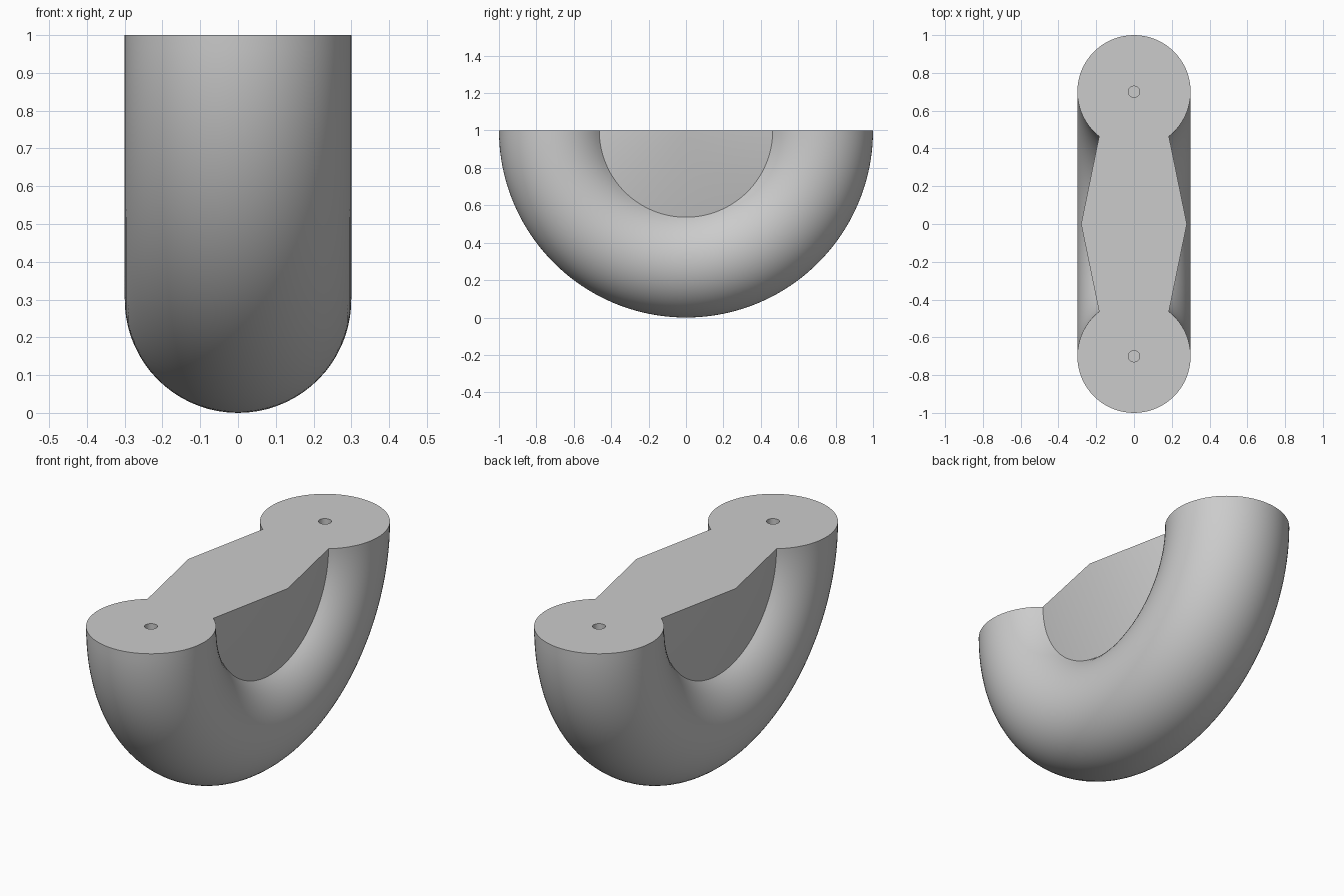
import bpy, bmesh
from math import pi, cos, sin, acos
from mathutils import Matrix

cube = bpy.data.objects.get("Cube")
if cube:
    bpy.data.objects.remove(cube)

RING, TUBE, TOP = 0.7, 0.3, 1.0        # ring radius, tube radius, height of flat top
RIM, HUB = 0.185, 0.28                 # half width of web at its rim and centre
HOLE, DEPTH = 0.03, 0.15

grey = bpy.data.materials.new("plain grey")
grey.use_nodes = True
colour = (0.6, 0.6, 0.6, 1)
grey.diffuse_color = colour
grey.node_tree.nodes["Principled BSDF"].inputs["Base Color"].default_value = colour


def make_object(name, bm):
    mesh = bpy.data.meshes.new(name)
    bm.to_mesh(mesh)
    bm.free()
    mesh.materials.append(grey)
    obj = bpy.data.objects.new(name, mesh)
    bpy.context.collection.objects.link(obj)
    return obj


# Half ring with conical web: profile swept half a turn about the x axis
bm = bmesh.new()
steps = 56
start = acos(RIM / TUBE)
start_angle, end_angle = -start, pi + start
points = [(HUB, 0)]
for i in range(steps + 1):
    a = start_angle + (end_angle - start_angle) * i / steps
    points.append((TUBE * cos(a), RING + TUBE * sin(a)))
points.append((-HUB, 0))
verts = [bm.verts.new((x, r, 0)) for x, r in points]
edges = [bm.edges.new(pair) for pair in zip(verts, verts[1:])]
bmesh.ops.spin(bm, geom=verts + edges, cent=(0, 0, 0), axis=(1, 0, 0),
               angle=-pi, steps=80)
bmesh.ops.remove_doubles(bm, verts=bm.verts[:], dist=0.0001)

# Flat top
bmesh.ops.edgeloop_fill(bm, edges=[e for e in bm.edges if e.is_boundary])
bmesh.ops.recalc_face_normals(bm, faces=bm.faces[:])
bmesh.ops.translate(bm, verts=bm.verts[:], vec=(0, 0, TOP))
body = make_object("half_ring_body", bm)

# Pin holes in both ends
bm = bmesh.new()
for side in (-1, 1):
    bmesh.ops.create_cone(bm, cap_ends=True, segments=32, radius1=HOLE,
                          radius2=HOLE, depth=2 * DEPTH,
                          matrix=Matrix.Translation((0, side * RING, TOP)))
cutter = make_object("pin_hole_cutter", bm)
cutter.hide_render = True
holes = body.modifiers.new("pin holes", 'BOOLEAN')
holes.operation = 'DIFFERENCE'
holes.solver = 'EXACT'
holes.object = cutter

bpy.ops.object.select_all(action='DESELECT')
body.select_set(True)
bpy.context.view_layer.objects.active = body
bpy.ops.object.modifier_apply(modifier=holes.name)
bpy.data.objects.remove(cutter)
bpy.ops.object.shade_smooth_by_angle(angle=pi / 6)
